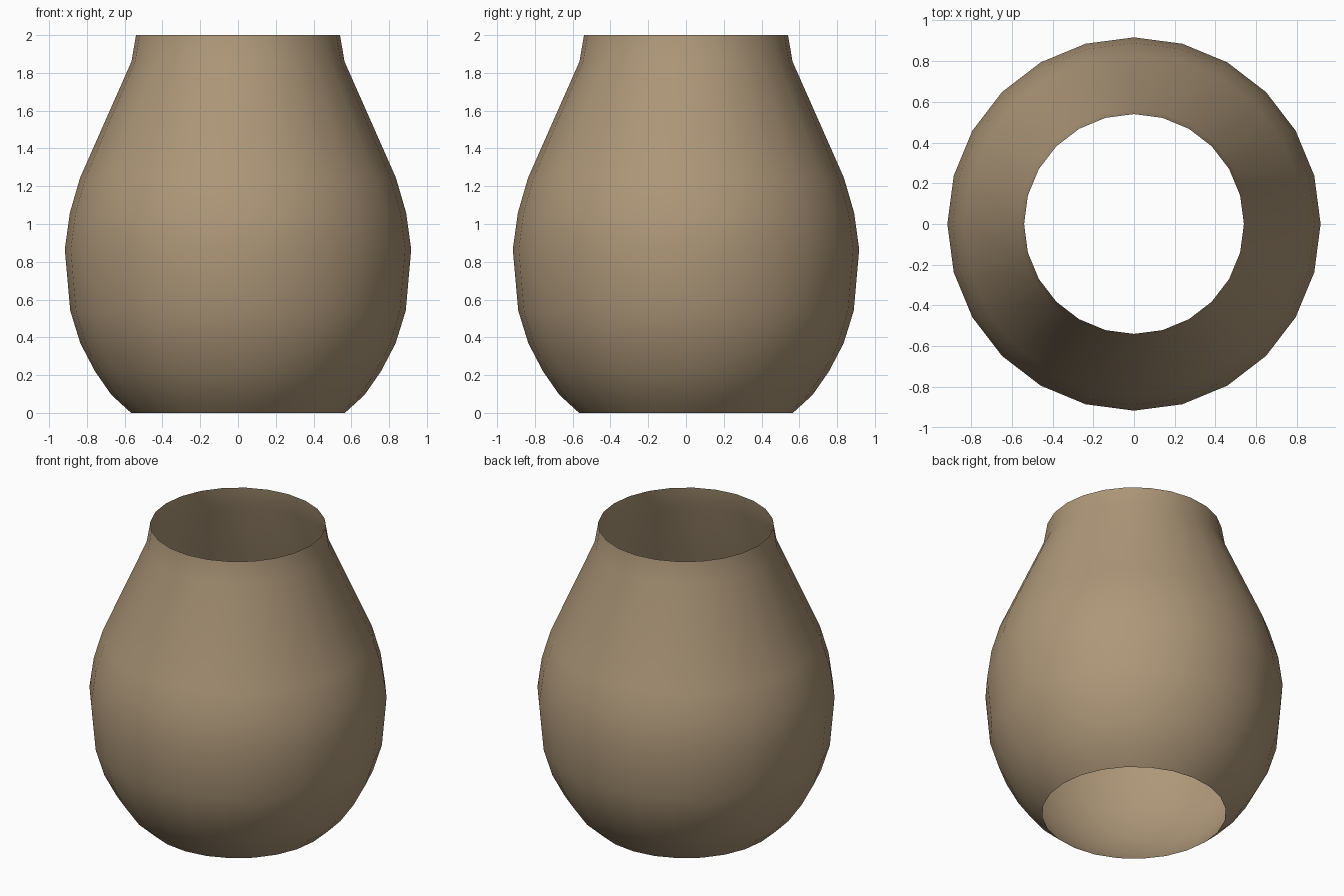
import bpy, bmesh
from math import cos, sin, pi

if "Cube" in bpy.data.objects:
    bpy.data.objects.remove(bpy.data.objects["Cube"])

SEGMENTS = 24
# Vase profile: (radius, height), open at both ends
PROFILE = [(0.566, 0.0), (0.67, 0.095), (0.757, 0.22), (0.834, 0.367),
           (0.888, 0.54), (0.917, 0.865), (0.89, 1.06), (0.836, 1.245),
           (0.564, 1.86), (0.54, 2.0)]


def lathe(name, profile, segments):
    bm = bmesh.new()
    rings = [[bm.verts.new((r * cos(2 * pi * i / segments),
                            r * sin(2 * pi * i / segments), z))
              for i in range(segments)] for r, z in profile]
    for low, high in zip(rings, rings[1:]):
        for i in range(segments):
            j = (i + 1) % segments
            face = bm.faces.new((low[i], low[j], high[j], high[i]))
            face.smooth = True
    mesh = bpy.data.meshes.new(name)
    bm.to_mesh(mesh)
    bm.free()
    obj = bpy.data.objects.new(name, mesh)
    bpy.context.collection.objects.link(obj)
    return obj


# Open clay shell
vase = lathe("vase_shell", PROFILE, SEGMENTS)
clay = bpy.data.materials.new("tan_clay")
clay.diffuse_color = (0.42, 0.31, 0.19, 1.0)
clay.use_nodes = True
clay.node_tree.nodes["Principled BSDF"].inputs["Base Color"].default_value = clay.diffuse_color
vase.data.materials.append(clay)
